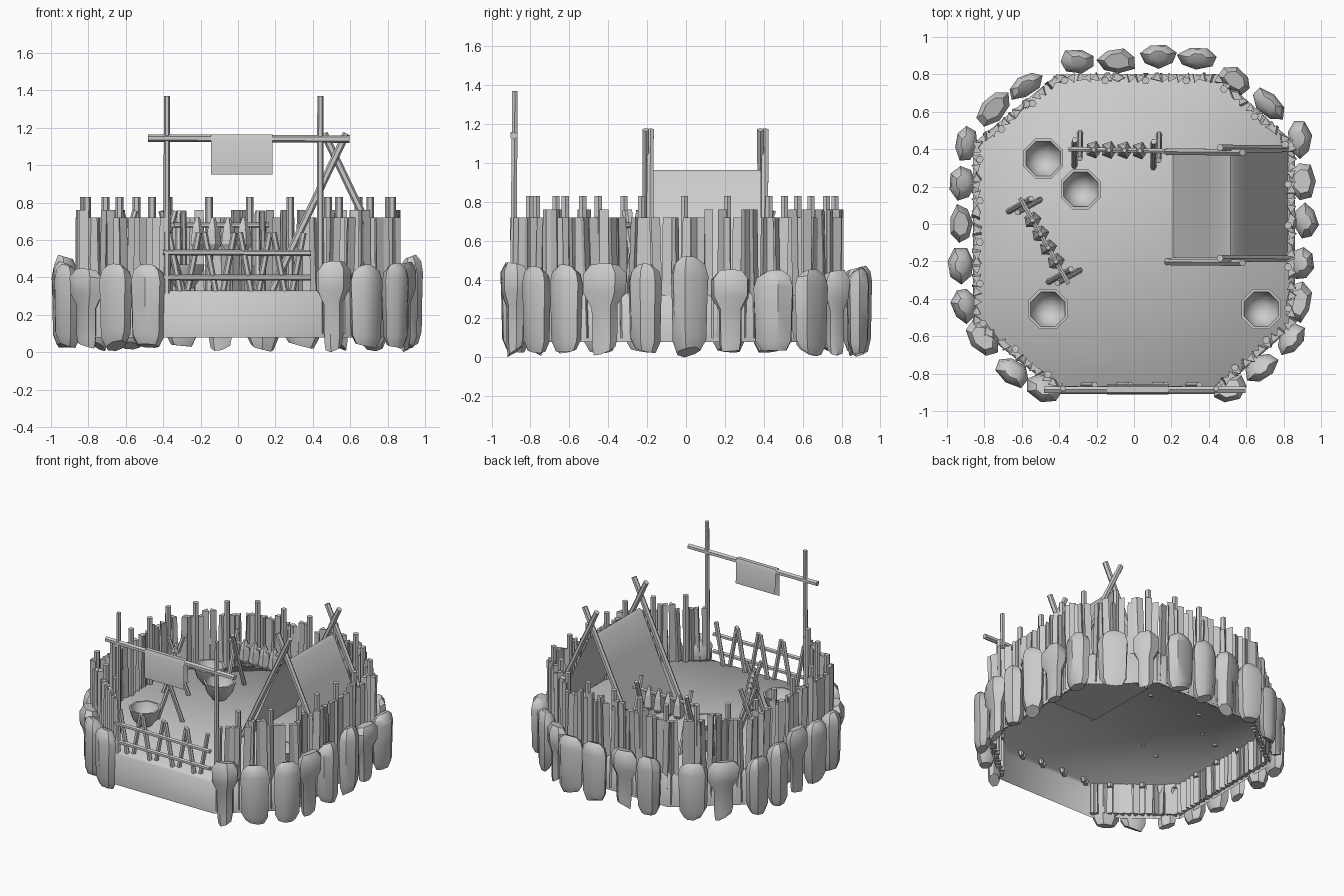
import bpy, bmesh, math, random
from mathutils import Vector

if "Cube" in bpy.data.objects:
    bpy.data.objects.remove(bpy.data.objects["Cube"])
random.seed(4)
FLOOR = 0.33


def finish(bm, name, smooth=False, angle=35):
    bmesh.ops.recalc_face_normals(bm, faces=bm.faces[:])
    me = bpy.data.meshes.new(name)
    bm.to_mesh(me)
    bm.free()
    ob = bpy.data.objects.new(name, me)
    bpy.context.collection.objects.link(ob)
    if smooth:
        bpy.ops.object.select_all(action='DESELECT')
        ob.select_set(True)
        bpy.context.view_layer.objects.active = ob
        bpy.ops.object.shade_smooth_by_angle(angle=math.radians(angle))
    return ob


def loft(bm, rings, caps=True):
    vs = [[bm.verts.new(p) for p in r] for r in rings]
    n = len(vs[0])
    for a, b in zip(vs, vs[1:]):
        for i in range(n):
            bm.faces.new((a[i], a[(i + 1) % n], b[(i + 1) % n], b[i]))
    if caps:
        bm.faces.new(vs[0])
        bm.faces.new(vs[-1])


def stick(bm, a, b, r, n=6, spin=0.0, r2=None):
    a, b = Vector(a), Vector(b)
    d = (b - a).normalized()
    u = d.cross(Vector((0, 1, 0)) if abs(d.y) < 0.9 else Vector((1, 0, 0))).normalized()
    v = d.cross(u)
    rings = []
    for p, rr in ((a, r), (b, r if r2 is None else r2)):
        rings.append([p + rr * (math.cos(t) * u + math.sin(t) * v)
                      for t in (spin + i * math.tau / n for i in range(n))])
    loft(bm, rings)


# platform: octagonal floor with an open-bottomed skirt
corners = [(-.39, -.91), (-.86, -.54), (-.86, .43), (-.41, .8),
           (.45, .8), (.86, .43), (.86, -.54), (.44, -.91)]
bm = bmesh.new()
loft(bm, [[(x, y, .08) for x, y in corners], [(x, y, FLOOR - .02) for x, y in corners],
          [(x * .98, y * .98, FLOOR) for x, y in corners]], caps=False)
top = [v for v in bm.verts if v.co.z > FLOOR - .001]
bm.faces.new(top)
finish(bm, "platform", True, 50)

# palisade: three-sided stakes on every edge except the front
bm = bmesh.new()
k = 0
for (x0, y0), (x1, y1) in zip(corners, corners[1:]):
    L = math.hypot(x1 - x0, y1 - y0)
    n = round(L / .046)
    tx, ty = (x1 - x0) / L, (y1 - y0) / L
    for i in range(n):
        f = (i + .5) / n
        x, y = x0 + (x1 - x0) * f, y0 + (y1 - y0) * f
        x, y = x * .978, y * .978
        s = random.uniform(-.022, .022)
        h = random.choice((.72, .72, .72, .76))
        stick(bm, (x, y, .1), (x + tx * s, y + ty * s, h), .028, 3, random.uniform(0, 6))
        if k % 5 == 2:
            stick(bm, (x * .98, y * .98, .3), (x * .98, y * .98, .83), .021, 6)
        k += 1
finish(bm, "palisade")

# boulders around the skirt
spots = [(-.3, .87), (-.09, .87), (.13, .9), (.34, .885), (.54, .77), (.72, .64),
         (.885, .46), (.9, .23), (.92, .01), (.9, -.21), (.88, -.42), (.84, -.62),
         (.68, -.77), (.51, -.88), (-.48, -.88), (-.65, -.79), (-.81, -.61),
         (-.91, -.43), (-.925, -.22), (-.925, 0), (-.92, .22), (-.9, .43),
         (-.75, .62), (-.58, .74)]
broad = [(0, .62), (.12, .9), (.55, .95), (.8, 1.0), (.93, .85), (1, .45)]
tooth = [(0, .5), (.1, .58), (.52, .6), (.68, .98), (.9, 1.0), (1, .65)]
for i, (x, y) in enumerate(spots):
    bm = bmesh.new()
    if abs(x) > .85:
        out = Vector((math.copysign(1, x), .25 * y, 0)).normalized()
    elif abs(x) < .4:
        out = Vector((0, math.copysign(1, y), 0))
    else:
        out = Vector((x, y * 1.15, 0)).normalized()
    side = Vector((-out.y, out.x, 0))
    w, d = random.uniform(.095, .112), random.uniform(.06, .075)
    h = .51 if i in (8, 19) else random.uniform(.43, .48)
    base = .035
    slope = random.uniform(-.03, .03)
    jit = [random.uniform(.88, 1.08) for _ in range(7)]
    rings = []
    for f, s in (tooth if i % 3 == 1 else broad):
        ring = []
        for j in range(7):
            t = j * math.tau / 7 + i
            p = Vector((x, y, 0)) + side * w * s * jit[j] * math.cos(t) \
                + out * d * s * jit[j] * math.sin(t)
            p.z = base + f * (h - base) + (1 - f) * slope * math.cos(t + i) \
                + .012 * f * math.sin(t)
            ring.append(p)
        rings.append(ring)
    if i in (2, 8, 13):
        for p in rings[0]:
            p.z -= min(q.z for q in rings[0])
    loft(bm, rings)
    finish(bm, f"boulder_{i + 1}", True, 40)

# gate: tall posts, cross pole, two rails and V-shaped stakes
bm = bmesh.new()
for x in (-.38, .44):
    stick(bm, (x, -.89, .1), (x, -.88, 1.37), .02, 6, r2=.016)
stick(bm, (-.48, -.885, 1.145), (.595, -.885, 1.14), .02)
stick(bm, (-.4, -.89, .535), (.39, -.89, .53), .016)
stick(bm, (-.4, -.89, .4), (.39, -.89, .4), .016)
for x in (-.29, -.1, .09, .27):
    for s in (-1, 1):
        stick(bm, (x + s * .015, -.87 + s * .01, .3), (x + s * .08, -.87 + s * .01, .64), .017)
finish(bm, "gate_frame")

# banner folded over the cross pole
bm = bmesh.new()
prof = [(-.912, .95), (-.91, 1.14), (-.9, 1.165), (-.87, 1.165), (-.86, 1.14), (-.858, .98)]
rows = [[bm.verts.new((x, y, z)) for y, z in prof] for x in (-.145, .185)]
for i in range(len(prof) - 1):
    bm.faces.new((rows[0][i], rows[1][i], rows[1][i + 1], rows[0][i + 1]))
finish(bm, "banner", True)

# tent: crossed poles at both ends, sagging cloth, ground sheet
bm = bmesh.new()
for y in (-.195, .395):
    for s in (-1, 1):
        stick(bm, (.52 + s * .34, y + s * .008, .33), (.52 - s * .06, y + s * .012, 1.17), .02)
finish(bm, "tent_poles")
bm = bmesh.new()
prof = [(.2, .31), (.3, .52), (.4, .75), (.49, .945), (.515, .965), (.54, .945),
        (.63, .75), (.73, .52), (.83, .31)]
rows = [[bm.verts.new((x, y, z)) for x, z in prof] for y in (-.18, .385)]
n = len(prof)
for i in range(n):
    j = (i + 1) % n
    bm.faces.new((rows[0][i], rows[0][j], rows[1][j], rows[1][i]))
finish(bm, "tent_cloth", True, 50)


# drying racks: X legs, a rail and hanging fish-like bundles
def rack(name, a, b):
    bm = bmesh.new()
    a, b = Vector((*a, 0)), Vector((*b, 0))
    d = (b - a).normalized()
    s = Vector((-d.y, d.x, 0))
    up = Vector((0, 0, 1))
    stick(bm, a + up * .68, b + up * .68, .014)
    for f in (.09, .91):
        p = a.lerp(b, f)
        for q in (-1, 1):
            o = p + d * .014 * q
            stick(bm, o + s * .09 * q + up * .32, o - s * .05 * q + up * .755, .016)
    for f in (.26, .42, .58, .74):
        p = a.lerp(b, f)
        rings = []
        for z, r in ((.72, .012), (.66, .034), (.58, .045), (.55, .028)):
            rings.append([p + up * z + r * (math.cos(t) * d + 1.1 * math.sin(t) * s)
                          for t in (i * math.tau / 5 for i in range(5))])
        loft(bm, rings)
    finish(bm, name)


rack("rear_drying_rack", (-.35, .4), (.165, .39))
rack("left_drying_rack", (-.61, .14), (-.35, -.32))

# eight-sided bowls
bowl = [(.05, .34), (.095, .4), (.115, .47), (.1, .47), (.082, .41), (.04, .37)]
for i, (x, y) in enumerate([(-.485, .35), (-.285, .185), (-.46, -.455), (.68, -.455)]):
    bm = bmesh.new()
    loft(bm, [[(x + r * math.cos(t), y + r * math.sin(t), z)
               for t in (math.pi / 8 + j * math.tau / 8 for j in range(8))] for r, z in bowl])
    finish(bm, f"bowl_{i + 1}", True, 50)
